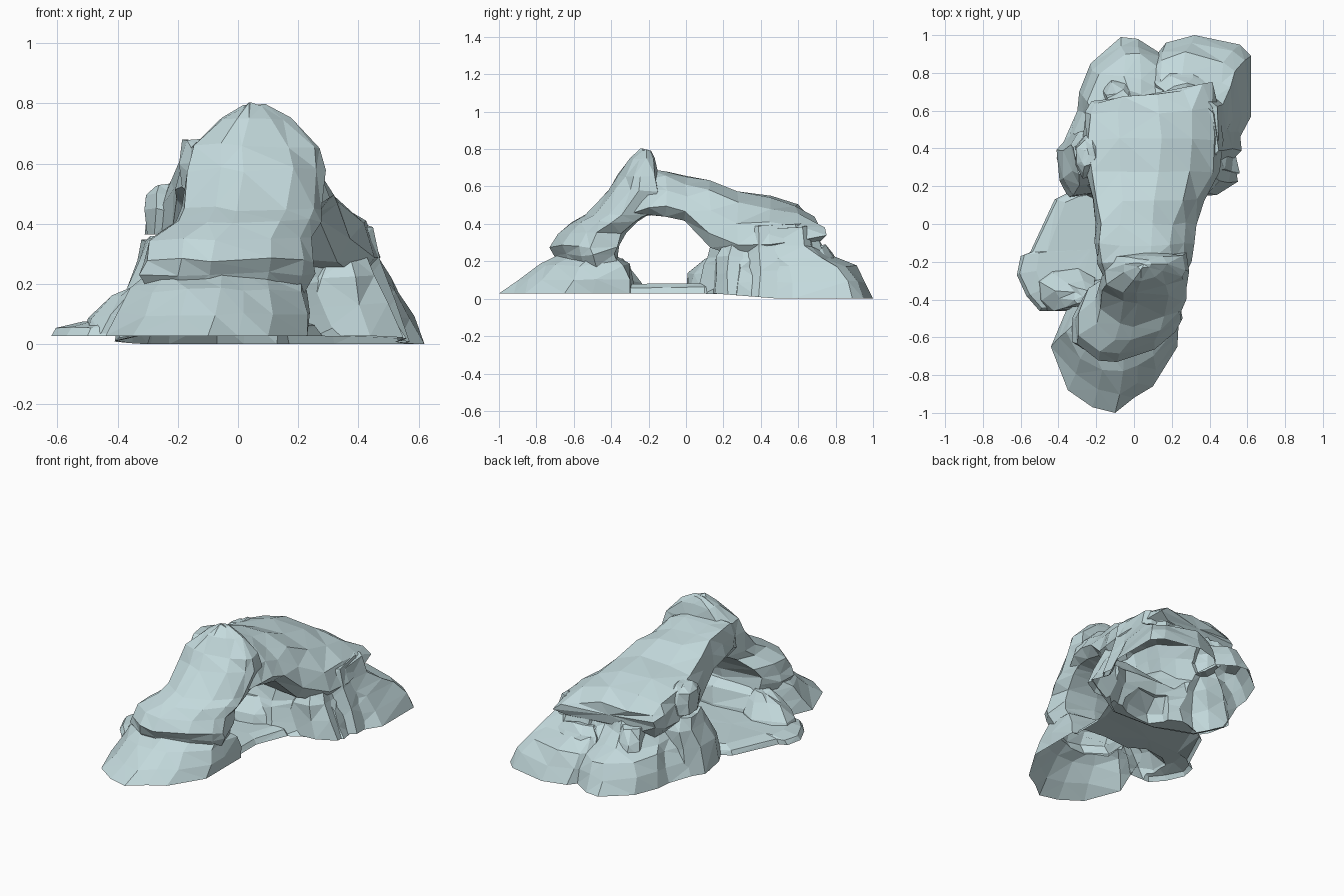
import bpy, bmesh, random
from mathutils import Vector

if "Cube" in bpy.data.objects:
    bpy.data.objects.remove(bpy.data.objects["Cube"])

random.seed(7)
stone = bpy.data.materials.new("pale_blue_grey_stone")
stone.diffuse_color = (0.55, 0.70, 0.72, 1)
stone.use_nodes = True
stone.node_tree.nodes["Principled BSDF"].inputs["Base Color"].default_value = stone.diffuse_color


def loft(name, rings, base_z=None, jitter=0.012):
    """Closed, triangulated, slightly roughened skin through a list of rings."""
    bm = bmesh.new()
    n = len(rings[0])
    loops = []
    for ring in rings:
        loop = []
        for p in ring:
            d = Vector([random.uniform(-jitter, jitter) for _ in range(3)])
            if base_z is not None and p[2] <= base_z + 1e-4:
                d = Vector((0, 0, 0))
            loop.append(bm.verts.new(Vector(p) + d))
        loops.append(loop)
    for a, b in zip(loops, loops[1:]):
        for i in range(n):
            j = (i + 1) % n
            bm.faces.new((a[i], a[j], b[j], b[i]))
    for loop in (loops[0], loops[-1]):
        centre = bm.verts.new(sum((v.co for v in loop), Vector()) / n)
        for i in range(n):
            bm.faces.new((loop[i], loop[(i + 1) % n], centre))
    bmesh.ops.triangulate(bm, faces=bm.faces[:])
    bmesh.ops.recalc_face_normals(bm, faces=bm.faces[:])
    me = bpy.data.meshes.new(name)
    bm.to_mesh(me)
    bm.free()
    me.materials.append(stone)
    ob = bpy.data.objects.new(name, me)
    bpy.context.collection.objects.link(ob)
    return ob


def stack(name, outline, levels, jitter=0.012):
    """Outline refitted to a box (z, x0, x1, y0, y1) at every level."""
    xs, ys = [p[0] for p in outline], [p[1] for p in outline]
    ax, bx, ay, by = min(xs), max(xs), min(ys), max(ys)
    rings = [[(x0 + (x - ax) / (bx - ax) * (x1 - x0),
               y0 + (y - ay) / (by - ay) * (y1 - y0), z) for x, y in outline]
             for z, x0, x1, y0, y1 in levels]
    return loft(name, rings, levels[0][0], jitter)


parts = []

# Wide sloping foot at the front
parts.append(stack("front_foot", [
    (-.1, -1), (-.22, -.97), (-.35, -.88), (-.44, -.65), (-.36, -.46), (-.3, -.3),
    (0, -.27), (.23, -.3), (.23, -.5), (.23, -.65), (.1, -.86), (0, -.92)],
    [(.025, -.44, .23, -1, -.27), (.10, -.40, .23, -.90, -.28),
     (.18, -.35, .22, -.79, -.31), (.225, -.31, .20, -.68, -.35)]))

# Ledge and column rising to the summit
parts.append(stack("front_column", [
    (-.1, -.73), (-.2, -.72), (-.32, -.63), (-.33, -.5), (-.27, -.37),
    (0, -.34), (.22, -.36), (.25, -.5), (.21, -.57), (.1, -.66)],
    [(.17, -.30, .22, -.68, -.34), (.235, -.33, .25, -.71, -.36),
     (.28, -.32, .25, -.73, -.35), (.35, -.30, .25, -.68, -.32),
     (.41, -.21, .27, -.62, -.26), (.45, -.18, .28, -.54, -.20),
     (.58, -.17, .30, -.42, -.14), (.66, -.15, .28, -.37, -.15),
     (.75, -.06, .17, -.30, -.16), (.795, .02, .09, -.24, -.18)], .009))

# Roof slab: one rock cross-section swept back along y, its back edge skewed
profile = [(.1, 0), (0, .3), (0, .65), (.03, .93), (.25, 1), (.55, .98),
           (.78, .84), (.93, .55), (1, .22), (.9, 0), (.5, .03)]
spans = [(-.32, .40, .62, -.15, .26, 0), (-.2, .445, .69, -.19, .31, 0),
         (-.11, .45, .685, -.2, .31, 0), (0, .42, .66, -.2, .32, 0),
         (.13, .28, .635, -.22, .38, 0), (.28, .21, .57, -.25, .46, 0),
         (.45, .23, .54, -.26, .47, 0), (.61, .26, .50, -.26, .46, .03),
         (.74, .30, .43, -.22, .41, .10)]
parts.append(loft("roof_span", [[(x0 + u * (x1 - x0), y - skew * (1 - u),
                                  zb + v * (zt - zb)) for u, v in profile]
                                for y, zb, zt, x0, x1, skew in spans]))

# Broad back mass with its low shelf
parts.append(stack("back_mass", [
    (-.34, .15), (-.41, .35), (-.3, .6), (-.29, .7), (-.23, .85), (-.07, .99),
    (.02, .98), (.13, .91), (.17, .96), (.32, 1), (.56, .95), (.62, .89),
    (.62, .57), (.53, .4), (.56, .27), (.43, .19), (.2, .05), (-.1, .06)],
    [(0, -.41, .62, .05, 1.0), (.09, -.38, .58, .08, .96),
     (.175, -.34, .53, .10, .91), (.22, -.31, .50, .12, .79),
     (.28, -.27, .47, .14, .71), (.38, -.24, .45, .16, .67)]))

# Low floor slab under the opening, spreading to the left
parts.append(stack("floor_slab", [
    (-.36, -.46), (-.5, -.46), (-.57, -.38), (-.62, -.27), (-.6, -.17), (-.55, -.15),
    (-.42, .13), (-.34, .17), (.2, .25), (.28, .1), (.2, -.1), (.2, -.4)],
    [(.03, -.62, .28, -.46, .25), (.06, -.60, .26, -.45, .24),
     (.078, -.52, .20, -.42, .22)], .006))

# Loose boulders and wall blocks around the legs
octagon = [(-.6, -1), (.4, -.9), (1, -.4), (.9, .5), (.3, 1), (-.5, .9), (-1, .4), (-.9, -.5)]
boulders = {
    "left_front_boulder": [(.035, -.52, -.2, -.46, -.22), (.09, -.49, -.2, -.45, -.24),
                           (.17, -.41, -.2, -.44, -.30), (.21, -.32, -.22, -.42, -.34)],
    "left_back_boulder": [(.03, -.41, -.1, .14, .5), (.16, -.38, -.1, .16, .5),
                          (.28, -.34, -.12, .2, .5), (.35, -.32, -.15, .26, .46)],
    "left_overhang_block": [(.365, -.31, -.15, .27, .47), (.44, -.31, -.15, .25, .48),
                            (.50, -.30, -.17, .27, .46), (.53, -.27, -.2, .31, .42)],
    "right_back_boulder": [(.02, .18, .55, .14, .42), (.13, .2, .49, .15, .42),
                           (.22, .22, .45, .16, .4), (.30, .27, .42, .2, .36)],
    "right_wall": [(.02, .1, .57, .22, .78), (.15, .1, .52, .23, .76),
                   (.28, .1, .48, .24, .72), (.40, .1, .44, .26, .69)],
    "inner_boulder": [(.03, -.2, .2, 0, .3), (.13, -.17, .18, .02, .3),
                      (.21, -.14, .14, .09, .3)],
    "back_knob": [(.18, .1, .42, .64, .82), (.24, .12, .4, .64, .78),
                  (.28, .16, .36, .64, .74)],
    "back_left_knob": [(.18, -.17, .04, .56, .78), (.25, -.16, .02, .56, .75),
                       (.33, -.13, -.01, .56, .70)],
}
for name, levels in boulders.items():
    parts.append(stack(name, octagon, levels))

# Fuse the rocks into one skin
arch = parts[0]
for other in parts[1:]:
    mod = arch.modifiers.new(other.name, 'BOOLEAN')
    mod.operation = 'UNION'
    mod.solver = 'EXACT'
    mod.object = other
bpy.context.view_layer.update()
fused = bpy.data.meshes.new_from_object(
    arch.evaluated_get(bpy.context.evaluated_depsgraph_get()))
arch.modifiers.clear()
arch.data = fused
arch.name = "rock_arch"
for other in parts[1:]:
    bpy.data.objects.remove(other)

# Open underside, with a rim that dips gently toward the back
bm = bmesh.new()
bm.from_mesh(fused)
bm.normal_update()
under = [f for f in bm.faces if f.normal.z < -.95 and f.calc_center_median().z < .05]
bmesh.ops.delete(bm, geom=under, context='FACES')
for v in bm.verts:
    if v.co.z < .032:
        v.co.z = .028 * (1 - min(max((v.co.y - .15) / .35, 0), 1))
for f in bm.faces:
    f.smooth = False
    f.material_index = 0
bm.to_mesh(fused)
bm.free()
fused.materials.clear()
fused.materials.append(stone)
